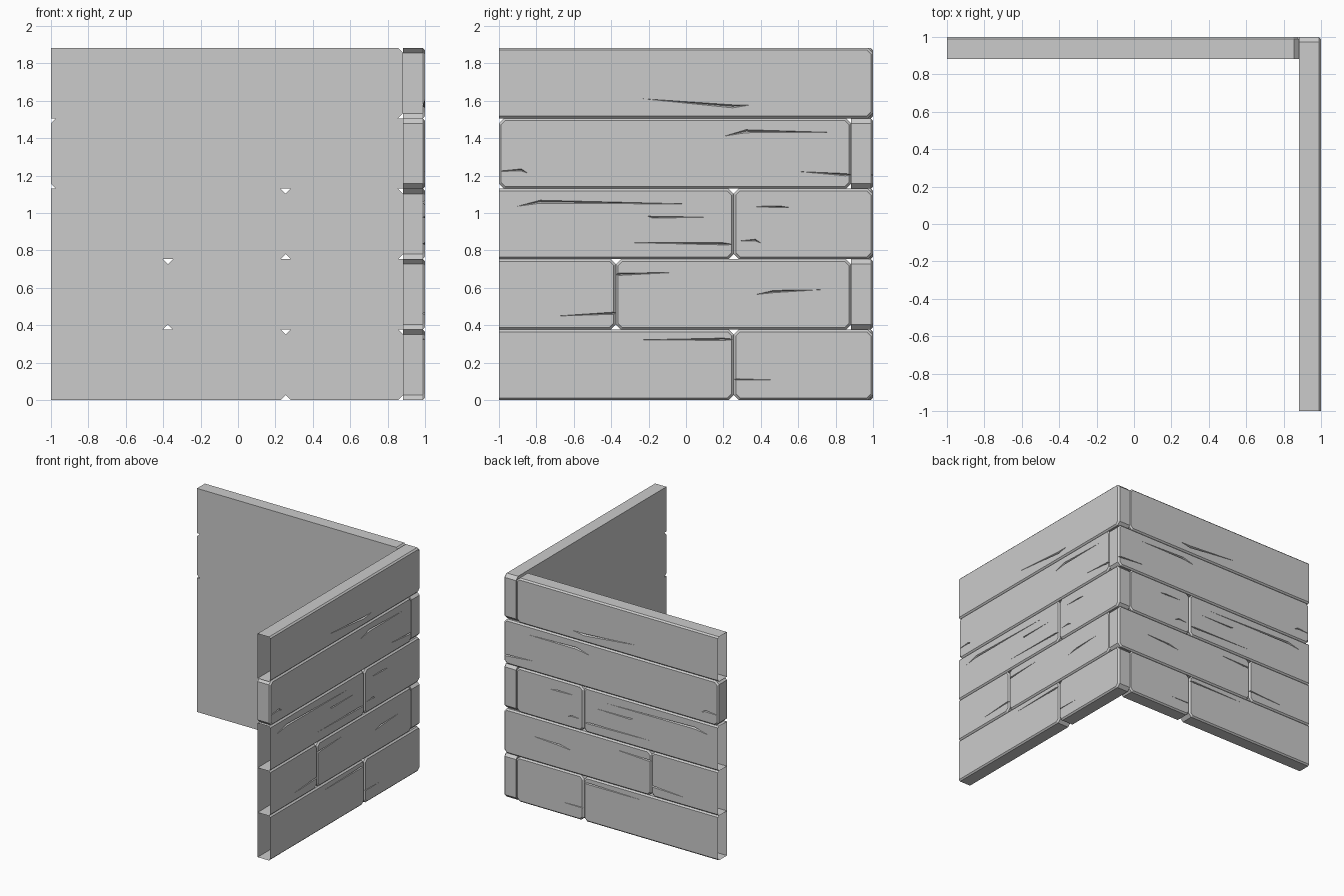
import bpy, bmesh

if "Cube" in bpy.data.objects:
    bpy.data.objects.remove(bpy.data.objects["Cube"])

T = 0.117      # wall thickness
H = 0.3765     # plank height
CH = 0.027     # corner chamfer
BV = 0.012     # outer edge bevel
J1, J2, JE = 0.255, -0.375, 1 - T   # joints along the wall


def place(wall, u, z, d):
    """wall coordinates (along, up, depth) to world"""
    o = 1 - T + d
    return (o, u, z) if wall == "right" else (u, o, z)


def make_object(name, bm):
    bmesh.ops.recalc_face_normals(bm, faces=bm.faces)
    me = bpy.data.meshes.new(name)
    bm.to_mesh(me)
    bm.free()
    ob = bpy.data.objects.new(name, me)
    bpy.context.collection.objects.link(ob)
    return ob


def outline(u0, u1, z0, z1, c, open_end):
    pts = [(u1 - c, z0), (u1, z0 + c), (u1, z1 - c), (u1 - c, z1)]
    if open_end:
        return pts + [(u0, z1), (u0, z0)]
    return pts + [(u0 + c, z1), (u0, z1 - c), (u0, z0 + c), (u0 + c, z0)]


def crack_cutter(wall, cracks, depth=0.014, lift=0.003):
    # each crack is a slim wedge, widest at its bend
    bm = bmesh.new()
    for ua, za, ub, zb, uc, zc, w in cracks:
        a, lo, c, hi = [bm.verts.new(place(wall, u, z, T + lift)) for u, z in
                        ((ua, za), (ub, zb - w / 2), (uc, zc), (ub, zb + w / 2))]
        d = bm.verts.new(place(wall, ub, zb, T - depth))
        for f in ((a, lo, hi), (lo, c, hi), (a, lo, d), (lo, c, d), (c, hi, d), (hi, a, d)):
            bm.faces.new(f)
    return make_object("crack_cutter", bm)


def plank(wall, row, u0, u1, open_end, cracks):
    z0, z1 = row * H, (row + 1) * H
    bm = bmesh.new()
    full = outline(u0, u1, z0, z1, CH, open_end)
    face = outline(u0 if open_end else u0 + BV, u1 - BV, z0 + BV, z1 - BV,
                   CH * 0.8, open_end)
    rings = [[bm.verts.new(place(wall, u, z, d)) for u, z in pts]
             for pts, d in ((full, 0), (full, T - BV), (face, T))]
    n = len(full)
    for r, s in zip(rings, rings[1:]):
        for i in range(n):
            bm.faces.new((r[i], r[(i + 1) % n], s[(i + 1) % n], s[i]))
    bm.faces.new(rings[0])
    bm.faces.new(rings[2])
    ob = make_object(f"{wall}_plank_row_{row + 1}", bm)

    # carve the cracks
    if cracks:
        cut = crack_cutter(wall, cracks)
        cut.hide_render = True
        m = ob.modifiers.new("cracks", "BOOLEAN")
        m.operation, m.solver, m.object = "DIFFERENCE", "EXACT", cut
        me = bpy.data.meshes.new_from_object(
            ob.evaluated_get(bpy.context.evaluated_depsgraph_get()))
        ob.modifiers.clear()
        ob.data = me
        bpy.data.objects.remove(cut)

    # planks that run on to a neighbouring section have no end cap
    if open_end:
        axis = 1 if wall == "right" else 0
        bm = bmesh.new()
        bm.from_mesh(ob.data)
        ends = [f for f in bm.faces if all(v.co[axis] < -0.9995 for v in f.verts)]
        bmesh.ops.delete(bm, geom=ends, context="FACES")
        bm.to_mesh(ob.data)
        bm.free()


# cracks per row: start, bend, end (along, up) and width
CRACKS = [
    [(-.39, .32, .2, .325, .3, .322, .015), (.2, .11, .27, .11, .5, .108, .008)],
    [(-.77, .445, -.37, .465, -.3, .465, .015), (-.45, .67, -.36, .672, .02, .685, .015),
     (.35, .56, .47, .58, .78, .592, .015)],
    [(-.93, 1.03, -.78, 1.06, .22, 1.045, .02), (-.21, .985, -.18, .977, .2, .978, .012),
     (-.5, .845, .2, .835, .27, .83, .014), (.31, 1.035, .5, 1.033, .57, 1.028, .012),
     (.27, .85, .37, .855, .41, .835, .012)],
    [(.18, 1.405, .32, 1.437, .86, 1.43, .02), (-1.05, 1.22, -.88, 1.23, -.84, 1.21, .014),
     (.55, 1.225, .85, 1.205, .95, 1.2, .015)],
    [(-.34, 1.62, .25, 1.57, .37, 1.58, .02)],
]
JOINTS = [[J1], [J2], [J1], [], []]

# both walls: rows alternate which one runs through at the corner
for wall in ("right", "back"):
    for row in range(5):
        through = (row % 2 == 0) == (wall == "right")
        cracks = list(CRACKS[row])
        if row == 3 and through:
            a = cracks[-1]
            cracks[-1] = (a[0] + .12, a[1], a[2] + .12, a[3], a[4] + .12, a[5], a[6])
        stops = [-1] + JOINTS[row] + [1 if through else JE]
        for u0, u1 in zip(stops, stops[1:]):
            mine = [c for c in cracks if u0 < (c[0] + c[4]) / 2 < u1]
            plank(wall, row, u0, u1, u0 == -1 and row != 3, mine)
